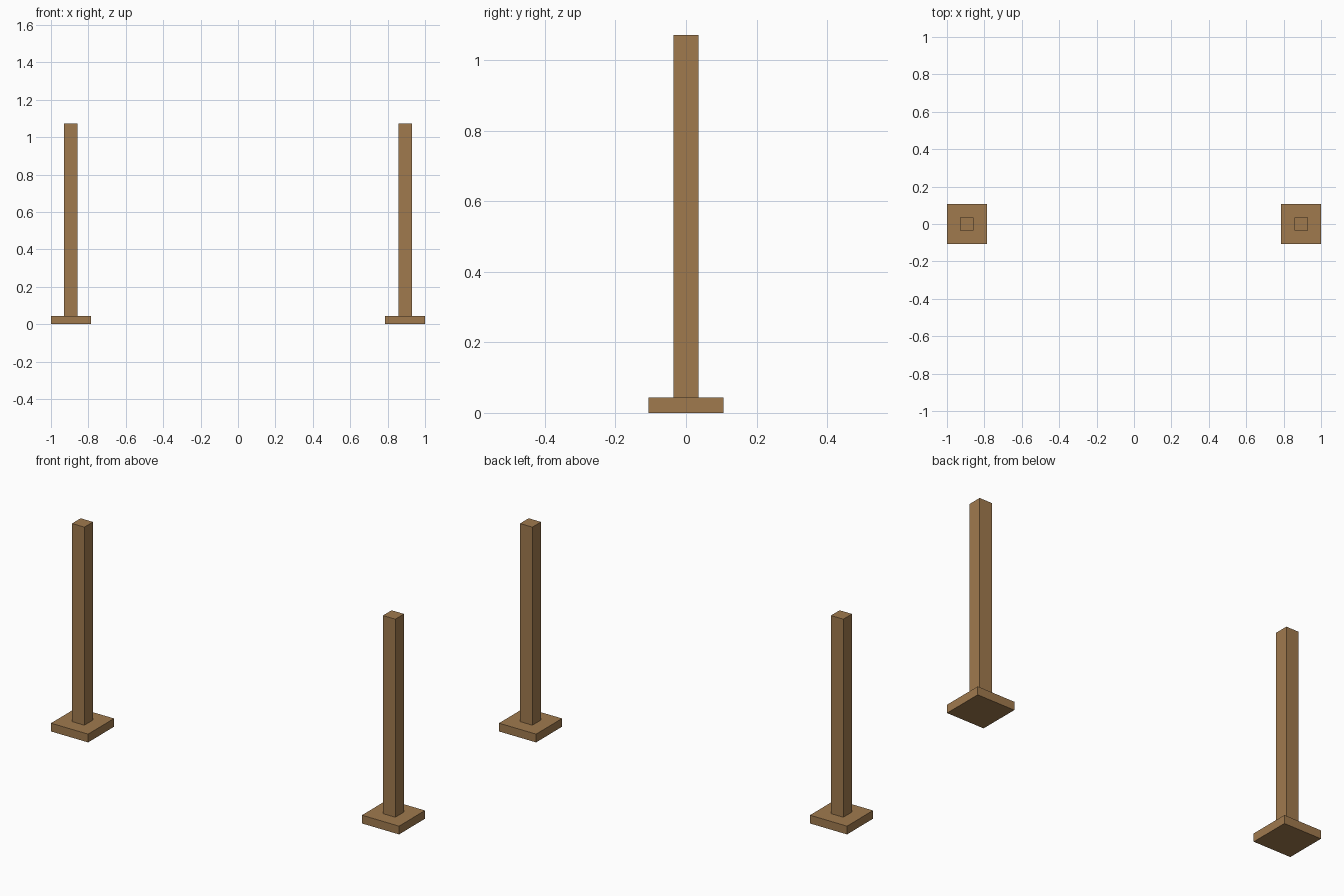
import bpy
import bmesh
from mathutils import Matrix, Vector

cube = bpy.data.objects.get("Cube")
if cube:
    bpy.data.objects.remove(cube, do_unlink=True)

# Wood colour
wood = bpy.data.materials.new("brown_wood")
wood.use_nodes = True
colour = (0.352, 0.195, 0.076, 1.0)
wood.diffuse_color = colour
bsdf = wood.node_tree.nodes["Principled BSDF"]
bsdf.inputs["Base Color"].default_value = colour
bsdf.inputs["Roughness"].default_value = 0.8

BASE_WIDTH, BASE_HEIGHT = 0.213, 0.043
POST_WIDTH, TOP = 0.071, 1.072
CENTRE_X = 1 - BASE_WIDTH / 2


def block(name, x, width, bottom, top):
    """Square upright block standing between two heights."""
    mesh = bpy.data.meshes.new(name)
    bm = bmesh.new()
    size = Vector((width, width, top - bottom))
    bmesh.ops.create_cube(bm, size=1, matrix=Matrix.Diagonal(size).to_4x4())
    bm.to_mesh(mesh)
    bm.free()
    mesh.materials.append(wood)
    obj = bpy.data.objects.new(name, mesh)
    obj.location = (x, 0, (bottom + top) / 2)
    bpy.context.collection.objects.link(obj)
    return obj


# A post on a square foot at each end
for side, sign in (("left", 1), ("right", -1)):
    x = sign * CENTRE_X
    block(side + "_foot", x, BASE_WIDTH, 0, BASE_HEIGHT)
    block(side + "_post", x, POST_WIDTH, BASE_HEIGHT, TOP)
